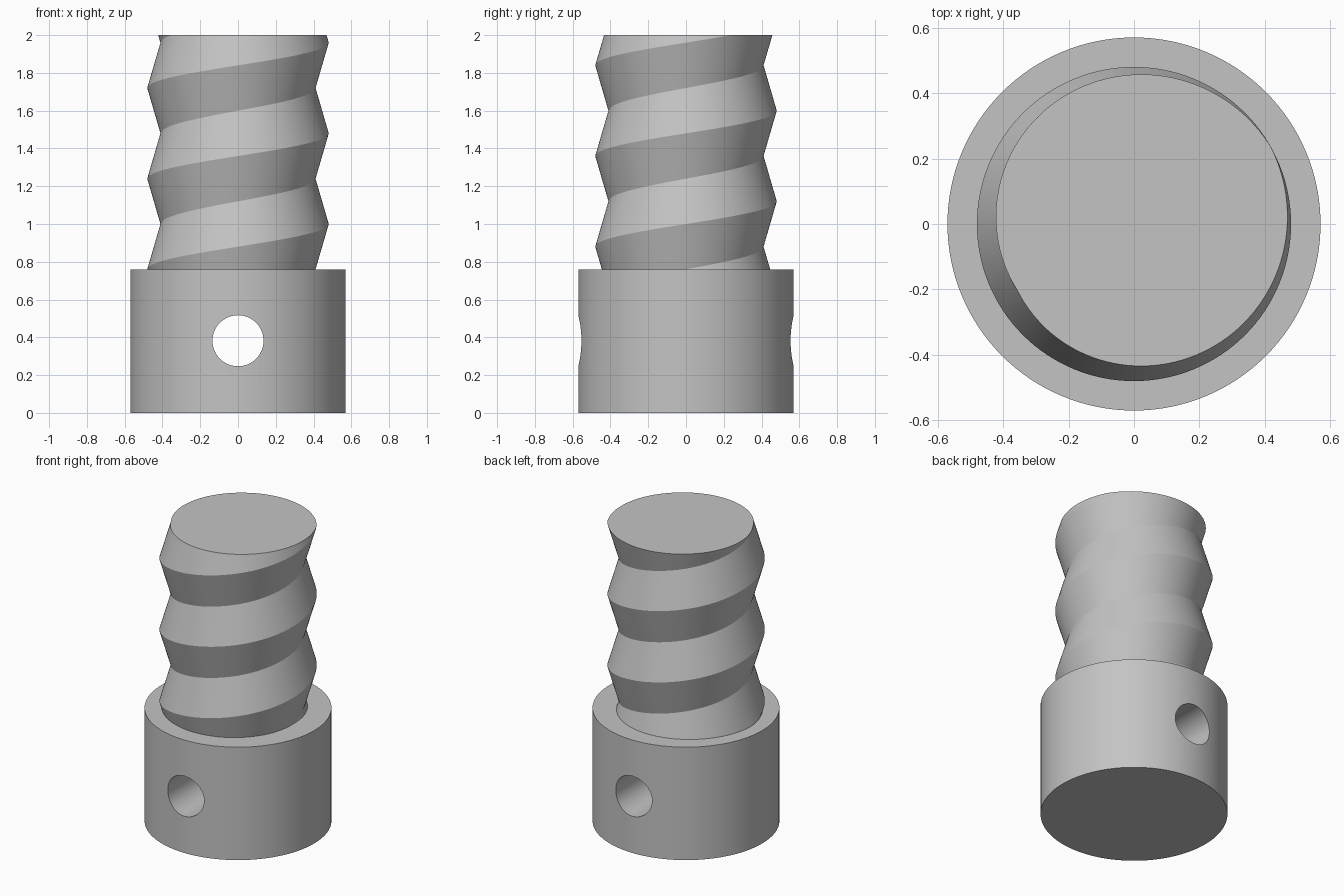
import bpy, bmesh, math
from mathutils import Matrix

cube = bpy.data.objects.get("Cube")
if cube:
    bpy.data.objects.remove(cube, do_unlink=True)

SEGMENTS = 128
COLLAR_R, COLLAR_H = 0.57, 0.76
HOLE_R, HOLE_Z = 0.135, 0.382
CREST_R, ROOT_R = 0.48, 0.41
PITCH, TOP = 0.48, 2.0

grey = bpy.data.materials.new("plain grey")
grey.use_nodes = True
colour = (0.55, 0.55, 0.55, 1)
grey.diffuse_color = colour
grey.node_tree.nodes["Principled BSDF"].inputs["Base Color"].default_value = colour


def add_object(name, bm):
    bmesh.ops.recalc_face_normals(bm, faces=bm.faces[:])
    mesh = bpy.data.meshes.new(name)
    bm.to_mesh(mesh)
    bm.free()
    mesh.materials.append(grey)
    obj = bpy.data.objects.new(name, mesh)
    bpy.context.collection.objects.link(obj)
    return obj


def cylinder(name, radius, depth, matrix):
    bm = bmesh.new()
    bmesh.ops.create_cone(bm, cap_ends=True, segments=SEGMENTS, radius1=radius,
                          radius2=radius, depth=depth, matrix=matrix)
    return add_object(name, bm)


def smooth(obj):
    bpy.ops.object.select_all(action='DESELECT')
    obj.select_set(True)
    bpy.context.view_layer.objects.active = obj
    bpy.ops.object.shade_smooth_by_angle(angle=math.radians(20))


# Collar with a cross hole running front to back
collar = cylinder("collar", COLLAR_R, COLLAR_H, Matrix.Translation((0, 0, COLLAR_H / 2)))
cutter = cylinder("cross_hole_cutter", HOLE_R, 2,
                  Matrix.Translation((0, 0, HOLE_Z)) @ Matrix.Rotation(math.pi / 2, 4, 'X'))
cut = collar.modifiers.new("cross hole", 'BOOLEAN')
cut.operation, cut.solver, cut.object = 'DIFFERENCE', 'EXACT', cutter
bpy.context.view_layer.objects.active = collar
bpy.ops.object.modifier_apply(modifier=cut.name)
bpy.data.objects.remove(cutter, do_unlink=True)
smooth(collar)

# Threaded shaft: alternating crest and root helices, trimmed flat at both ends
bm = bmesh.new()
columns = []
for i in range(SEGMENTS + 1):
    turn = i / SEGMENTS
    angle = turn * math.tau
    column = []
    for row in range(-4, 6):
        r = ROOT_R if row % 2 else CREST_R
        z = 1 + PITCH * (turn + row / 2)
        column.append(bm.verts.new((r * math.cos(angle), r * math.sin(angle), z)))
    columns.append(column)
for a, b in zip(columns, columns[1:]):
    for j in range(len(a) - 1):
        bm.faces.new((a[j], b[j], b[j + 1], a[j + 1]))
bmesh.ops.remove_doubles(bm, verts=bm.verts[:], dist=0.0001)
for height, normal in ((COLLAR_H, -1), (TOP, 1)):
    result = bmesh.ops.bisect_plane(bm, geom=bm.verts[:] + bm.edges[:] + bm.faces[:],
                                    plane_co=(0, 0, height), plane_no=(0, 0, normal),
                                    clear_outer=True)
    if normal > 0:
        rim = [e for e in result["geom_cut"] if isinstance(e, bmesh.types.BMEdge)]
        bmesh.ops.edgeloop_fill(bm, edges=rim)
smooth(add_object("threaded_shaft", bm))
